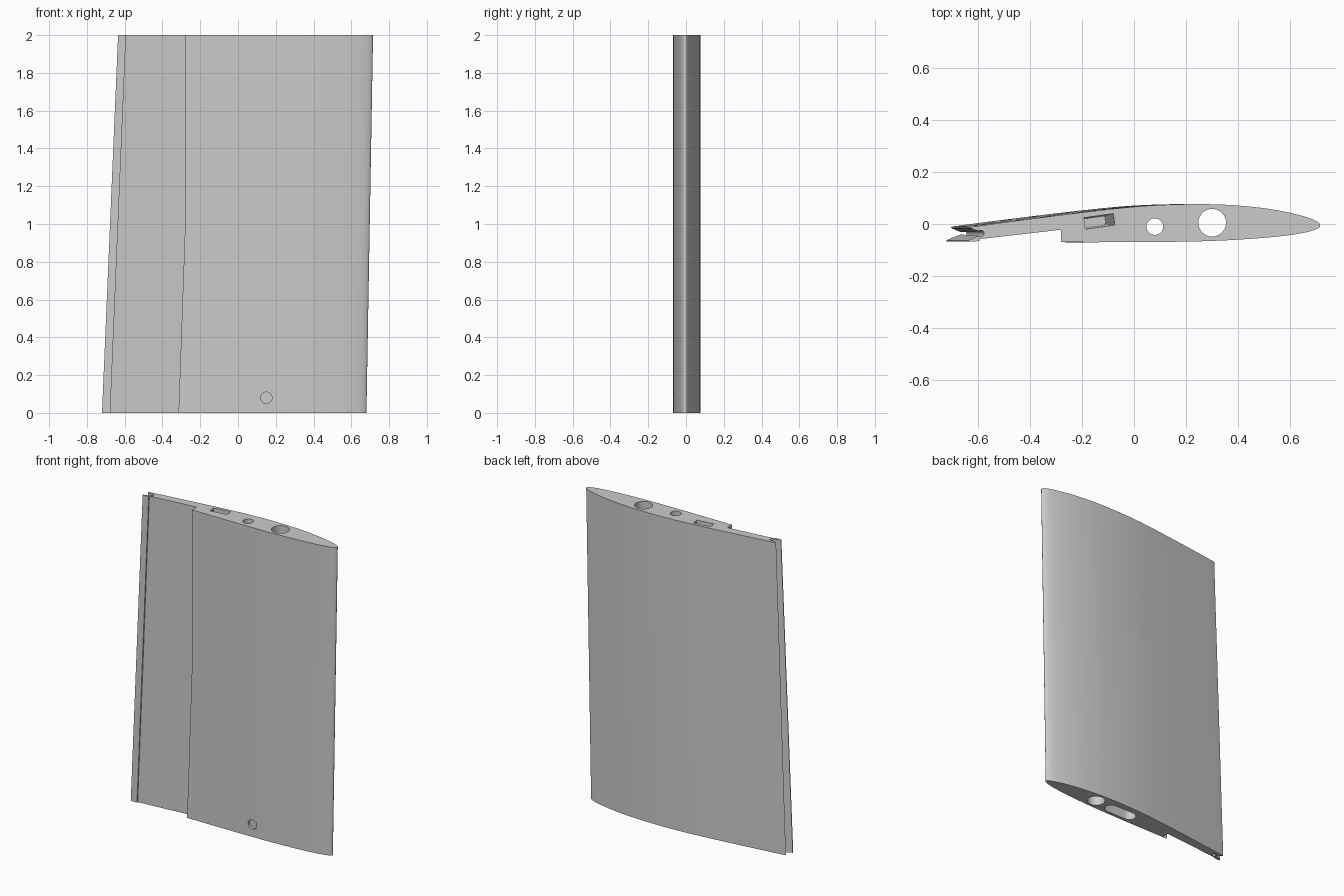
import bpy, bmesh, math
from mathutils import Vector, Matrix

if "Cube" in bpy.data.objects:
    bpy.data.objects.remove(bpy.data.objects["Cube"])

grey = bpy.data.materials.new("grey plastic")
grey.diffuse_color = (0.6, 0.6, 0.6, 1)
grey.use_nodes = True
grey.node_tree.nodes["Principled BSDF"].inputs["Base Color"].default_value = grey.diffuse_color

# Skin of the top section, from the trailing edge over the nose to the recess step
SKIN = [(-.635, -.013), (-.5, .006), (-.3, .032), (-.1, .056), (.05, .070), (.2, .076),
        (.35, .074), (.48, .063), (.58, .047), (.66, .027), (.702, .010), (.715, -.005),
        (.702, -.019), (.66, -.032), (.58, -.045), (.46, -.056), (.3, -.065), (.1, -.069),
        (-.1, -.070), (-.28, -.070)]


def smooth(pts, n=5):
    """Catmull-Rom curve through the points."""
    p = [Vector(q) for q in pts]
    p = [2 * p[0] - p[1]] + p + [2 * p[-1] - p[-2]]
    out = []
    for i in range(1, len(p) - 2):
        a, b, c, d = p[i - 1:i + 3]
        for k in range(n):
            t = k / n
            out.append(.5 * (2 * b + (c - a) * t + (2 * a - 5 * b + 4 * c - d) * t * t
                             + (3 * b - a - 3 * c + d) * t ** 3))
    return out + [p[-2]]


def section(bottom):
    """Whole outline: skin, recess for the flap, lower lip and V notch."""
    pts = smooth(SKIN)
    step = len(pts) - 1
    pts += [Vector(q) for q in [(-.28, -.022), (-.593, -.058), (-.593, -.066), (-.635, -.067),
                                (-.635, -.062), (-.58, -.039), (-.58, -.032), (-.622, -.019)]]
    if bottom:
        fixed = (step, step + 1)       # the step stays square to the ends
        pts = [p if i in fixed else Vector(((p.x + .635) * 1.4 / 1.35 - .72, p.y))
               for i, p in enumerate(pts)]
        pts[0].x += .015
        pts[-1].x += .012
    return pts


def finish(bm, name):
    bmesh.ops.recalc_face_normals(bm, faces=bm.faces)
    me = bpy.data.meshes.new(name)
    bm.to_mesh(me)
    bm.free()
    ob = bpy.data.objects.new(name, me)
    bpy.context.collection.objects.link(ob)
    me.materials.append(grey)
    return ob


def loft(name, low, high, z0, z1):
    bm = bmesh.new()
    a = [bm.verts.new((p[0], p[1], z0)) for p in low]
    b = [bm.verts.new((p[0], p[1], z1)) for p in high]
    for i in range(len(a)):
        j = (i + 1) % len(a)
        bm.faces.new((a[i], a[j], b[j], b[i]))
    bm.faces.new(a)
    bm.faces.new(b)
    return finish(bm, name)


def slot(cx, cy, r, half=0, n=48):
    """Circle, or a long slot when half is not zero."""
    out = []
    for i in range(n):
        t = 2 * math.pi * (i + .5) / n
        out.append((cx + r * math.cos(t) + math.copysign(half, math.cos(t)), cy + r * math.sin(t)))
    return out


def tilted_box(cx, cy, hx, hy, angle=math.radians(8)):
    rot = Matrix.Rotation(angle, 2)
    return [tuple(rot @ Vector((sx * hx, sy * hy)) + Vector((cx, cy)))
            for sx, sy in ((-1, -1), (1, -1), (1, 1), (-1, 1))]


wing = loft("wing_section", section(True), section(False), 0, 2)

# Holes and pockets
spar, rod, duct = slot(.30, .005, .053), slot(.08, -.01, .032), slot(.10, -.008, .04, .07)
cutters = [
    loft("spar_hole", spar, spar, -.1, 2.1),
    loft("rod_hole", rod, rod, -.1, 2.1),
    loft("bottom_slot", duct, duct, -.1, .14),
    loft("top_pocket", tilted_box(-.15, .008, .04, .016), tilted_box(-.133, .01, .057, .022), 1.2, 2.001),
    loft("hinge_hole", slot(-.655, -.036, .012, n=16), slot(-.588, -.036, .012, n=16), -.001, 2.001),
]
bm = bmesh.new()
bmesh.ops.create_cone(bm, cap_ends=True, segments=32, radius1=.03, radius2=.03, depth=.1,
                      matrix=Matrix.Translation((.15, -.06, .08)) @ Matrix.Rotation(math.pi / 2, 4, 'X'))
cutters.append(finish(bm, "screw_hole"))

bpy.context.view_layer.objects.active = wing
for c in cutters:
    m = wing.modifiers.new(c.name, 'BOOLEAN')
    m.object, m.operation, m.solver = c, 'DIFFERENCE', 'EXACT'
    bpy.ops.object.modifier_apply(modifier=m.name)
    bpy.data.objects.remove(c)

# Smooth skin with crisp edges
wing.select_set(True)
bpy.ops.object.shade_smooth_by_angle(angle=math.radians(30))
